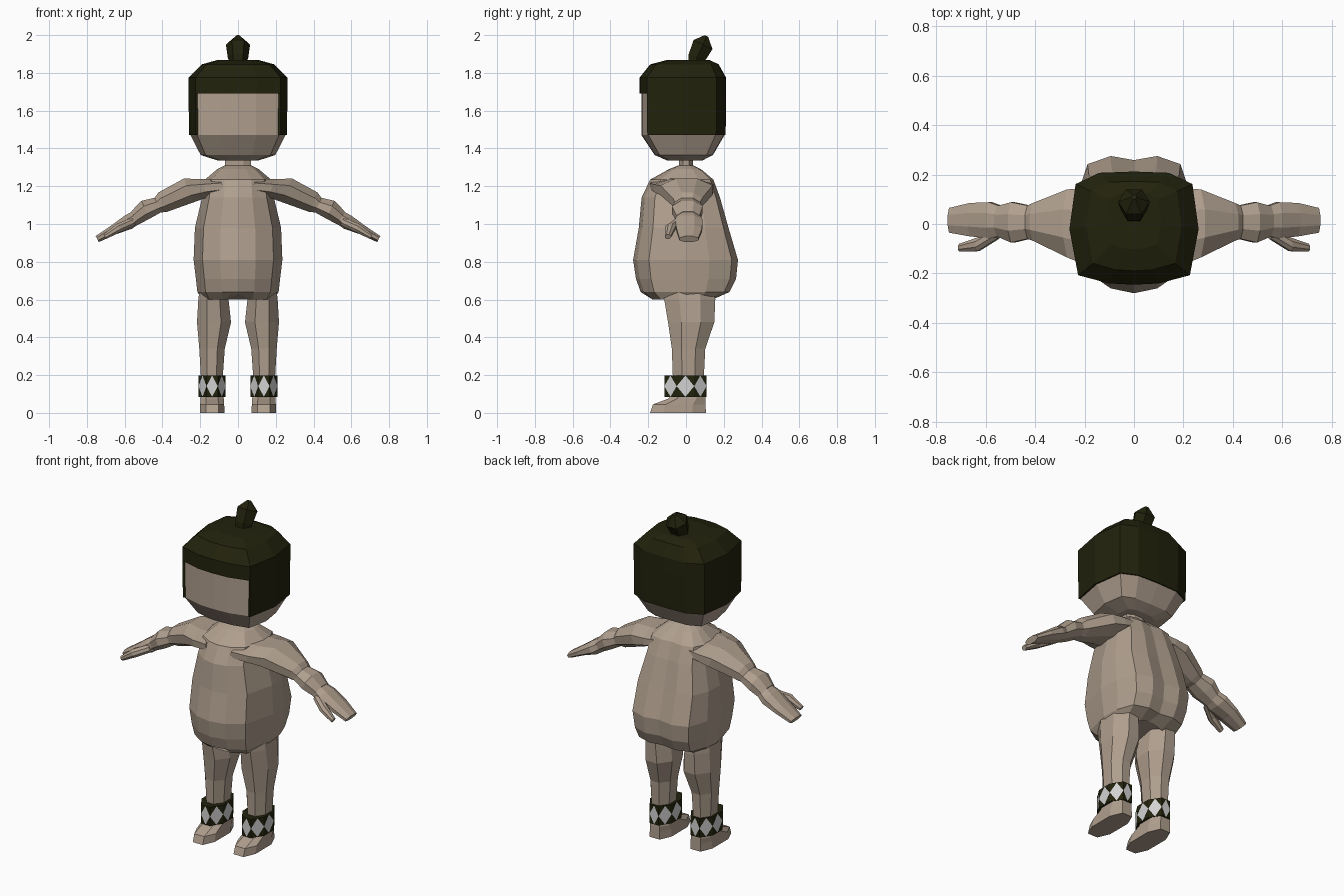
import bpy, bmesh, math
from mathutils import Vector

old = bpy.data.objects.get("Cube")
if old:
    bpy.data.objects.remove(old, do_unlink=True)


def material(name, rgb):
    m = bpy.data.materials.new(name)
    m.use_nodes = True
    m.diffuse_color = (*rgb, 1)
    m.node_tree.nodes["Principled BSDF"].inputs["Base Color"].default_value = (*rgb, 1)
    return m


SKIN = material("skin", (0.43, 0.345, 0.27))
HAIR = material("dark_olive", (0.016, 0.016, 0.004))
WHITE = material("pale_grey", (0.65, 0.65, 0.65))


def finish(name, bm, *mats):
    bmesh.ops.recalc_face_normals(bm, faces=bm.faces[:])
    mesh = bpy.data.meshes.new(name)
    bm.to_mesh(mesh)
    bm.free()
    for m in mats:
        mesh.materials.append(m)
    obj = bpy.data.objects.new(name, mesh)
    bpy.context.scene.collection.objects.link(obj)
    return obj


def loft(name, rings, mat, caps=(True, True), skip=None):
    """Skin a list of equal rings of points; skip(i, centre) leaves faces out."""
    bm = bmesh.new()
    rows = [[bm.verts.new(p) for p in r] for r in rings]
    n = len(rows[0])
    for i in range(len(rows) - 1):
        for j in range(n):
            k = (j + 1) % n
            quad = (rows[i][j], rows[i][k], rows[i + 1][k], rows[i + 1][j])
            centre = sum((v.co for v in quad), Vector()) / 4
            if not (skip and skip(i, centre)):
                bm.faces.new(quad)
    if caps[0]:
        bm.faces.new(rows[0])
    if caps[1]:
        bm.faces.new(rows[-1])
    return finish(name, bm, mat)


def octagon(boxy=1.0):
    """Unit ring touching its bounding square on all four sides."""
    r = 1 / math.cos(math.pi / 8)
    for j in range(8):
        a = (j + 0.5) * math.pi / 4
        c, s = math.cos(a) * r, math.sin(a) * r
        yield (math.copysign(abs(c) ** boxy, c), math.copysign(abs(s) ** boxy, s))


def mirrored(half):
    return half + [(-x, y) for x, y in reversed(half) if x > 0]


# Torso: round belly in front, broad twin curves behind
section = mirrored([(0, -1), (0.4, -0.93), (0.8, -0.7), (1, 0),
                    (0.97, 0.45), (0.8, 0.88), (0.4, 1), (0, 0.94)])
rings = []
for z, w, front, back in [(0.60, 0.19, 0.19, 0.14), (0.64, 0.215, 0.24, 0.23),
                          (0.71, 0.223, 0.265, 0.265), (0.81, 0.235, 0.28, 0.275),
                          (0.98, 0.228, 0.25, 0.225), (1.14, 0.19, 0.235, 0.18),
                          (1.235, 0.175, 0.19, 0.145), (1.29, 0.11, 0.09, 0.08),
                          (1.31, 0.07, 0.04, 0.04)]:
    rings.append([(x * w, y * (front if y < 0 else back),
                   z + (0.03 if z < 0.61 and abs(x) < 0.3 else 0)) for x, y in section])
loft("torso", rings, SKIN)

# Neck
loft("neck", [[(x * 0.068, y * 0.037, z) for x, y in octagon()] for z in (1.27, 1.37)], SKIN)

# Head: flat face and tapered jaw inside the hair
skull = mirrored([(0, -0.243), (0.1, -0.238), (0.225, -0.205), (0.26, -0.02),
                  (0.235, 0.16), (0.14, 0.205), (0, 0.21)])


def skull_ring(z, sx, sy, dy=0):
    return [(x * sx, y * sy + dy, z) for x, y in skull]


loft("head", [skull_ring(1.335, 0.4, 0.4), skull_ring(1.365, 0.76, 0.68),
              skull_ring(1.47, 0.965, 0.97), skull_ring(1.76, 0.965, 0.97),
              skull_ring(1.83, 0.7, 0.7)], SKIN)

# Hair: shell with an opening cut for the face below the fringe
hair = loft("hair", [skull_ring(1.47, 1, 1), skull_ring(1.69, 1.005, 1.01),
                     skull_ring(1.775, 1.005, 1.01), skull_ring(1.845, 0.74, 0.8, 0.005),
                     skull_ring(1.868, 0.42, 0.5, 0.02)], HAIR, caps=(False, True),
            skip=lambda i, c: i == 0 and c.y < -0.15)
shell = hair.modifiers.new("thickness", "SOLIDIFY")
shell.thickness = 0.014
shell.offset = -1

# Top knot leaning backwards
knot = []
for y, z, r, tilt in [(0.05, 1.85, 0.045, 0.0), (0.06, 1.885, 0.055, 0.3),
                      (0.09, 1.95, 0.064, 0.45), (0.108, 1.995, 0.012, 0.45)]:
    knot.append([(r * math.cos(a), y + r * math.sin(a) * math.cos(tilt),
                  z - r * math.sin(a) * math.sin(tilt))
                 for a in (math.tau * j / 6 for j in range(6))])
loft("top_knot", knot, HAIR)


def limb(name, sections, side, slope):
    """Sloping limb from (x, z, half thickness, front y, back y) sections."""
    rings = []
    for x, z, t, front, back in sections:
        rings.append([(side * (x + v * t * math.sin(slope)),
                       (front + back) / 2 + u * (back - front) / 2,
                       z + v * t * math.cos(slope)) for u, v in octagon()])
    loft(name, rings, SKIN)


def cuff(name, side):
    """Eight panels, each with a pale diamond and dark corners."""
    bm = bmesh.new()
    cx, low, high = side * 0.137, 0.085, 0.198
    ring = [(cx + u * 0.072, v * 0.112) for u, v in octagon()]
    ring = [(x, y - 0.003) for x, y in ring]
    for j in range(8):
        a, b = Vector(ring[j]), Vector(ring[(j + 1) % 8])
        m, mid = (a + b) / 2, (low + high) / 2
        at = lambda p, z: bm.verts.new((p.x, p.y, z))
        al, ah, am = at(a, low), at(a, high), at(a, mid)
        bl, bh, bmid = at(b, low), at(b, high), at(b, mid)
        ml, mh = at(m, low), at(m, high)
        bm.faces.new((ml, bmid, mh, am)).material_index = 1
        for tri in ((al, ml, am), (ml, bl, bmid), (bmid, bh, mh), (mh, ah, am)):
            bm.faces.new(tri)
    bmesh.ops.remove_doubles(bm, verts=bm.verts[:], dist=0.0005)
    for z in (low, high):
        rim = [e for e in bm.edges if e.is_boundary
               and all(abs(v.co.z - z) < 0.001 for v in e.verts)]
        bmesh.ops.holes_fill(bm, edges=rim, sides=0)
    finish(name, bm, HAIR, WHITE)


for label, side in (("left", 1), ("right", -1)):
    # Arm and hand
    limb(label + "_arm", [(0.08, 1.20, 0.045, -0.19, 0.14), (0.18, 1.19, 0.052, -0.17, 0.145),
                          (0.26, 1.178, 0.068, -0.135, 0.14), (0.40, 1.115, 0.056, -0.068, 0.085),
                          (0.425, 1.10, 0.042, -0.06, 0.075), (0.49, 1.075, 0.052, -0.075, 0.088),
                          (0.55, 1.03, 0.04, -0.05, 0.072)], side, 0.4)
    limb(label + "_hand", [(0.53, 1.04, 0.036, -0.048, 0.07), (0.58, 1.01, 0.04, -0.058, 0.088),
                           (0.66, 0.968, 0.026, -0.05, 0.085),
                           (0.745, 0.92, 0.018, -0.035, 0.065)], side, 0.5)
    limb(label + "_thumb", [(0.55, 1.015, 0.022, -0.06, -0.01), (0.63, 0.98, 0.024, -0.11, -0.055),
                            (0.705, 0.933, 0.014, -0.112, -0.08)], side, 0.5)

    # Leg and foot from (z, inner x, outer x, front y, back y) sections
    def column(name, sections, boxy):
        loft(name, [[(side * ((i + o) / 2 + u * (o - i) / 2),
                      (f + b) / 2 + v * (b - f) / 2, z) for u, v in octagon(boxy)]
                    for z, i, o, f, b in sections], SKIN)

    column(label + "_leg", [(0.68, 0.05, 0.20, -0.12, 0.15), (0.60, 0.05, 0.21, -0.115, 0.155),
                            (0.48, 0.037, 0.217, -0.095, 0.15), (0.34, 0.07, 0.205, -0.075, 0.102),
                            (0.20, 0.08, 0.197, -0.07, 0.095),
                            (0.07, 0.08, 0.197, -0.07, 0.10)], 1.0)
    column(label + "_foot", [(0.0, 0.072, 0.2, -0.19, 0.105), (0.045, 0.073, 0.2, -0.175, 0.104),
                             (0.075, 0.075, 0.199, -0.095, 0.103),
                             (0.10, 0.08, 0.197, -0.07, 0.10)], 0.75)
    cuff(label + "_ankle_cuff", side)
